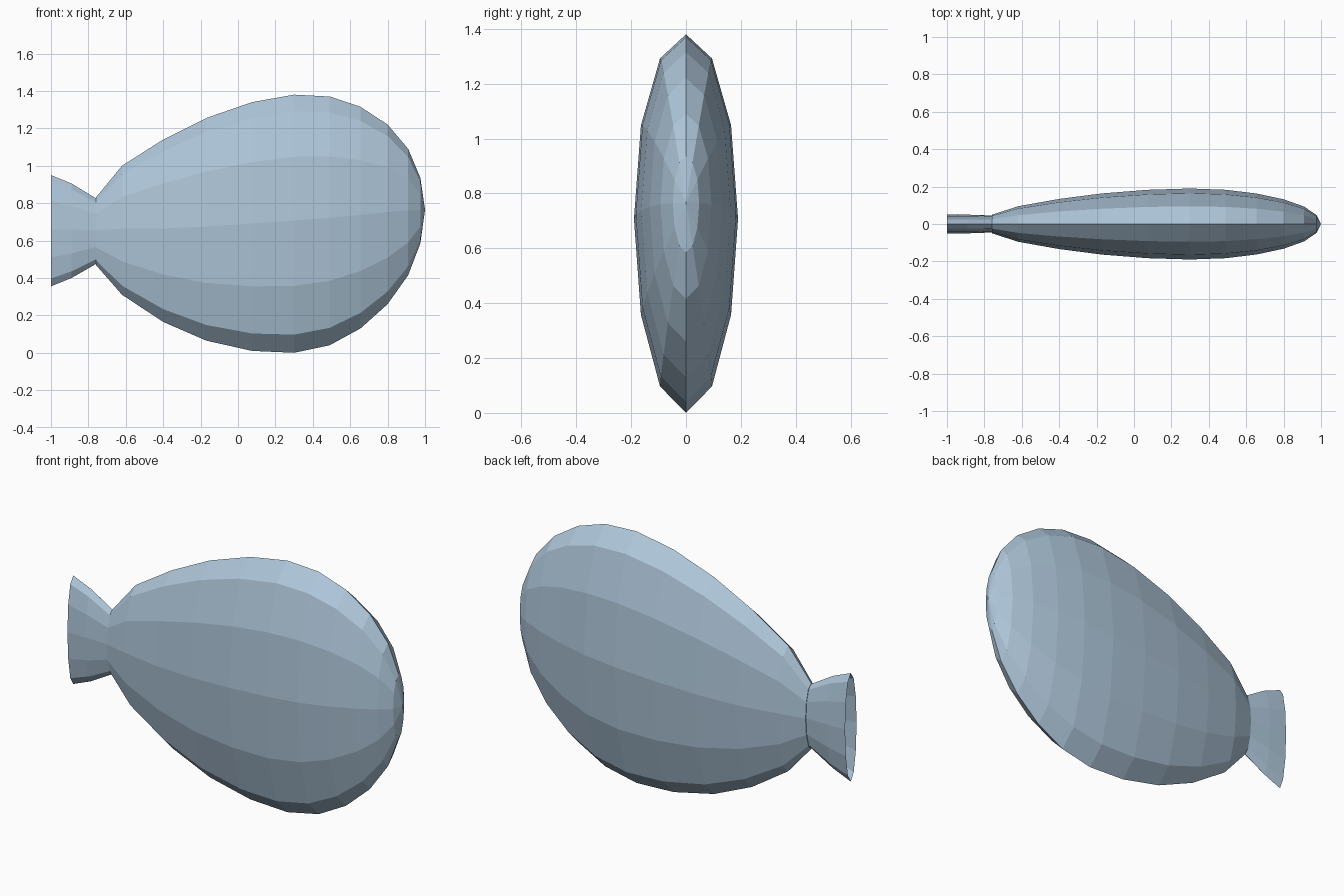
import bpy
import bmesh
from math import cos, sin, pi

if "Cube" in bpy.data.objects:
    bpy.data.objects.remove(bpy.data.objects["Cube"], do_unlink=True)

SIDES = 12

# One pale steel blue for the whole model
colour = (0.42, 0.56, 0.69, 1.0)
blue = bpy.data.materials.new("pale steel blue")
blue.use_nodes = True
blue.diffuse_color = colour
blue.node_tree.nodes["Principled BSDF"].inputs["Base Color"].default_value = colour


def loft(name, stations, tip=None, cap_start=False):
    """Skin flattened twelve-sided rings given as (x, top, bottom, half width)."""
    bm = bmesh.new()
    rings = []
    for x, top, bottom, width in stations:
        mid, half = (top + bottom) / 2, (top - bottom) / 2
        ring = []
        for i in range(SIDES):
            a = 2 * pi * i / SIDES
            lift = 0.025 * half * sin(a) ** 2
            ring.append(bm.verts.new((x, width * sin(a), mid + half * cos(a) + lift)))
        rings.append(ring)
    for r, s in zip(rings, rings[1:]):
        for i in range(SIDES):
            j = (i + 1) % SIDES
            bm.faces.new((r[i], r[j], s[j], s[i]))
    if tip:
        pole = bm.verts.new(tip)
        for i in range(SIDES):
            bm.faces.new((rings[-1][i], rings[-1][(i + 1) % SIDES], pole))
    if cap_start:
        bm.faces.new(rings[0])
    bmesh.ops.recalc_face_normals(bm, faces=bm.faces)
    mesh = bpy.data.meshes.new(name)
    bm.to_mesh(mesh)
    bm.free()
    mesh.materials.append(blue)
    obj = bpy.data.objects.new(name, mesh)
    bpy.context.collection.objects.link(obj)
    return obj


# Egg-shaped body: silhouette as (x, top, bottom), depth follows the height
outline = [(-0.76, 0.83, 0.47), (-0.62, 1.0, 0.31), (-0.4, 1.14, 0.165),
           (-0.17, 1.255, 0.065), (0.075, 1.34, 0.01), (0.3, 1.38, 0.0),
           (0.49, 1.37, 0.04), (0.655, 1.315, 0.13), (0.8, 1.22, 0.26),
           (0.91, 1.09, 0.415), (0.975, 0.935, 0.585)]
body = [(x, t, b, 0.275 * (t - b) / 2) for x, t, b in outline]
loft("body", body, tip=(1.0, 0, 0.765), cap_start=True)

# Flared tail: constant thickness, open at the far end
loft("tail", [(-1.0, 0.95, 0.355, 0.05), (-0.89, 0.905, 0.4, 0.05),
              (-0.75, 0.82, 0.48, 0.045)])
